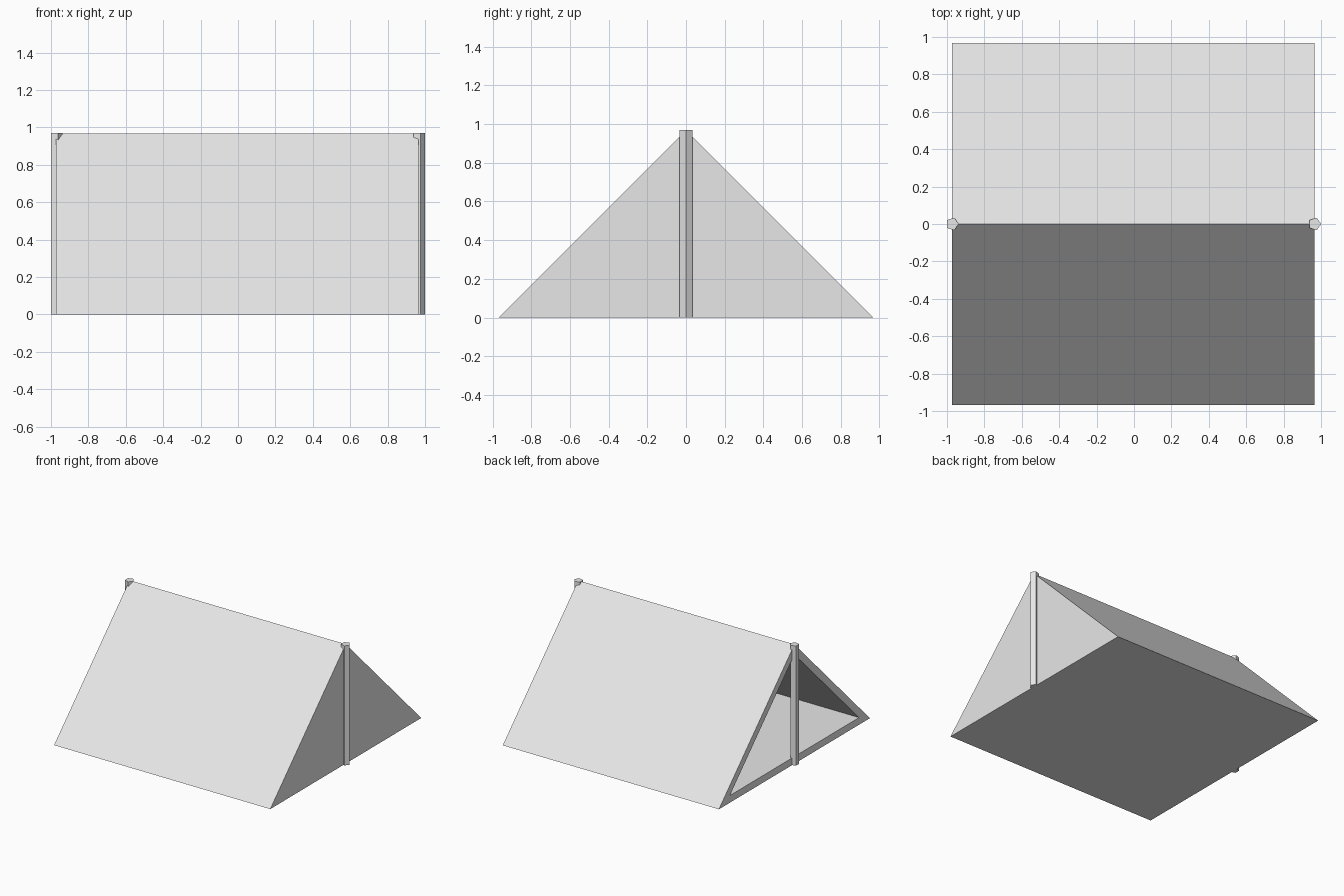
import bpy, bmesh, math
from mathutils import Vector

cube = bpy.data.objects.get("Cube")
if cube:
    bpy.data.objects.remove(cube, do_unlink=True)

# Single plain colour
canvas = bpy.data.materials.new("plain_grey")
canvas.use_nodes = True
GREY = (0.8, 0.8, 0.8, 1)
canvas.diffuse_color = GREY
canvas.node_tree.nodes["Principled BSDF"].inputs["Base Color"].default_value = GREY

HEIGHT = 0.967        # ridge height, also half the tent width
OPEN_X, CLOSED_X = -0.972, 0.966
WALL = 0.058
POLE_R = 0.035


def make_tent():
    """Triangular prism, hollowed out from its open end."""
    bm = bmesh.new()
    profile = [(-HEIGHT, 0), (HEIGHT, 0), (0, HEIGHT)]
    end = bm.faces.new([bm.verts.new((OPEN_X, y, z)) for y, z in profile])
    length = Vector((CLOSED_X - OPEN_X, 0, 0))
    geom = bmesh.ops.extrude_face_region(bm, geom=[end], use_keep_orig=True)["geom"]
    bmesh.ops.translate(bm, vec=length,
                        verts=[g for g in geom if isinstance(g, bmesh.types.BMVert)])
    bmesh.ops.recalc_face_normals(bm, faces=bm.faces[:])

    # Rim around the opening, then push the inner triangle back as a cavity
    bm.normal_update()
    opening = min(bm.faces, key=lambda f: f.calc_center_median().x)
    bmesh.ops.inset_region(bm, faces=[opening], thickness=WALL, use_even_offset=True)
    inner = bmesh.ops.extrude_discrete_faces(bm, faces=[opening])["faces"][0]
    bmesh.ops.translate(bm, verts=inner.verts[:], vec=length - Vector((WALL, 0, 0)))

    mesh = bpy.data.meshes.new("tent_shell")
    bm.to_mesh(mesh)
    bm.free()
    mesh.materials.append(canvas)
    bpy.context.collection.objects.link(bpy.data.objects.new("tent_shell", mesh))


def make_pole(name, x):
    """Five-sided upright with one corner towards +x."""
    bpy.ops.mesh.primitive_cylinder_add(
        vertices=5, radius=POLE_R, depth=HEIGHT + 0.002,
        location=(x, 0, (HEIGHT + 0.002) / 2), rotation=(0, 0, -math.pi / 2))
    pole = bpy.context.object
    pole.name = name
    pole.data.materials.append(canvas)


make_tent()
make_pole("open_end_pole", OPEN_X)
make_pole("closed_end_pole", CLOSED_X)
